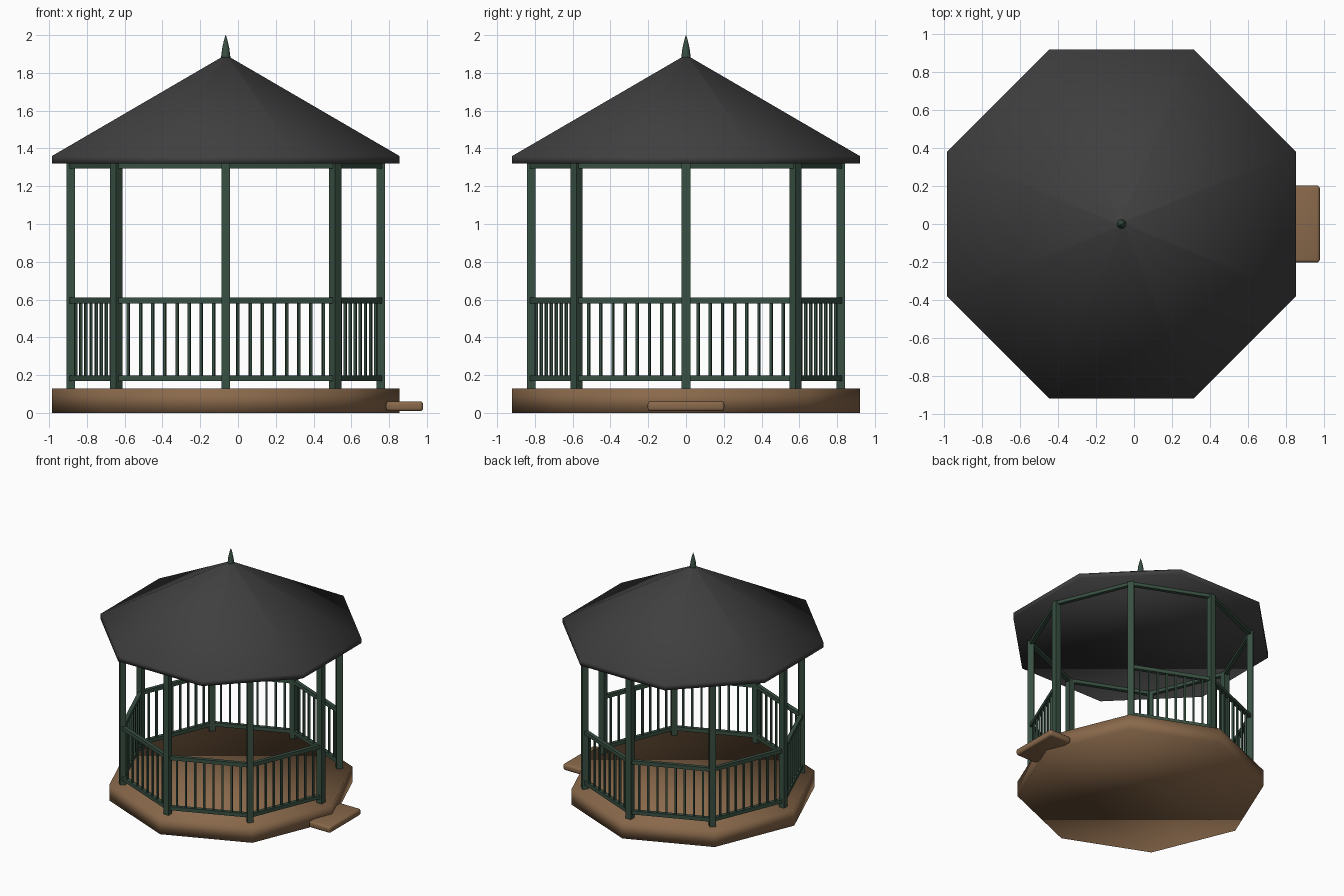
import bpy, bmesh, math
from mathutils import Matrix, Vector

cube = bpy.data.objects.get("Cube")
if cube:
    bpy.data.objects.remove(cube, do_unlink=True)

CX = -0.065          # pavilion centre
POST_R = 0.82        # ring of posts
FLOOR_TOP = 0.13


def material(name, rgb):
    m = bpy.data.materials.new(name)
    m.use_nodes = True
    m.diffuse_color = (*rgb, 1)
    m.node_tree.nodes["Principled BSDF"].inputs["Base Color"].default_value = (*rgb, 1)
    return m


WOOD = material("brown wood", (0.25, 0.14, 0.07))
GREEN = material("dark green paint", (0.04, 0.08, 0.055))
SLATE = material("charcoal roofing", (0.05, 0.05, 0.05))


def finish(name, bm, mat, smooth=False):
    bmesh.ops.recalc_face_normals(bm, faces=bm.faces)
    me = bpy.data.meshes.new(name)
    bm.to_mesh(me)
    bm.free()
    me.materials.append(mat)
    me.polygons.foreach_set("use_smooth", [smooth] * len(me.polygons))
    ob = bpy.data.objects.new(name, me)
    bpy.context.collection.objects.link(ob)
    return ob


def lathe(name, profile, sides, turn, mat):
    """Stack of polygon rings from (radius, z) pairs, capped at both ends."""
    bm = bmesh.new()
    rings = []
    for r, z in profile:
        angles = [turn + math.tau * i / sides for i in range(sides)]
        rings.append([bm.verts.new((CX + r * math.cos(a), r * math.sin(a), z)) for a in angles])
    for low, high in zip(rings, rings[1:]):
        for i in range(sides):
            j = (i + 1) % sides
            bm.faces.new((low[i], low[j], high[j], high[i]))
    bm.faces.new(rings[0][::-1])
    bm.faces.new(rings[-1])
    return finish(name, bm, mat, True)


def add_box(bm, centre, size, angle=0):
    m = Matrix.Translation(centre) @ Matrix.Rotation(angle, 4, "Z") @ Matrix.Diagonal((*size, 1))
    return bmesh.ops.create_cube(bm, size=1, matrix=m)["verts"]


def corner(i):
    a = i * math.tau / 8
    return Vector((CX + POST_R * math.cos(a), POST_R * math.sin(a), 0))


# Octagonal floor, roof and finial
lathe("floor", [(0.92, 0), (0.92, FLOOR_TOP)], 8, 0, WOOD)
eave = 0.92 / math.cos(math.pi / 8)
lathe("roof", [(eave, 1.32), (eave, 1.36), (0.02, 1.885)], 8, math.pi / 8, SLATE)
lathe("finial", [(0.024, 1.87), (0.024, 1.89), (0.019, 1.93), (0.01, 1.97), (0.001, 2.0)],
      12, 0, GREEN)

# Entrance step with rounded edges
bm = bmesh.new()
add_box(bm, (0.882, 0, 0.035), (0.196, 0.406, 0.052))
bmesh.ops.bevel(bm, geom=bm.edges[:], offset=0.016, segments=3, profile=0.5, affect="EDGES")
finish("entrance_step", bm, WOOD, True)

# Posts, one at each floor corner
bm = bmesh.new()
for i in range(8):
    add_box(bm, corner(i) + Vector((0, 0, 0.725)), (0.046, 0.046, 1.19), i * math.tau / 8)
finish("posts", bm, GREEN)

# Beams on every side; railings on all but the entrance side
beams, rails, balusters = bmesh.new(), bmesh.new(), bmesh.new()
for i in range(8):
    a, b = corner(i), corner(i + 1)
    mid, span = (a + b) / 2, b - a
    turn = math.atan2(span.y, span.x)
    add_box(beams, mid + Vector((0, 0, 1.31)), (span.length, 0.03, 0.03), turn)
    if i == 0:
        continue
    for z in (0.183, 0.595):
        add_box(rails, mid + Vector((0, 0, z)), (span.length, 0.03, 0.03), turn)
    for k in range(1, 9):
        add_box(balusters, a.lerp(b, k / 9) + Vector((0, 0, 0.389)), (0.014, 0.014, 0.4), turn)
finish("roof_beams", beams, GREEN)
finish("handrails", rails, GREEN)
finish("balusters", balusters, GREEN)
